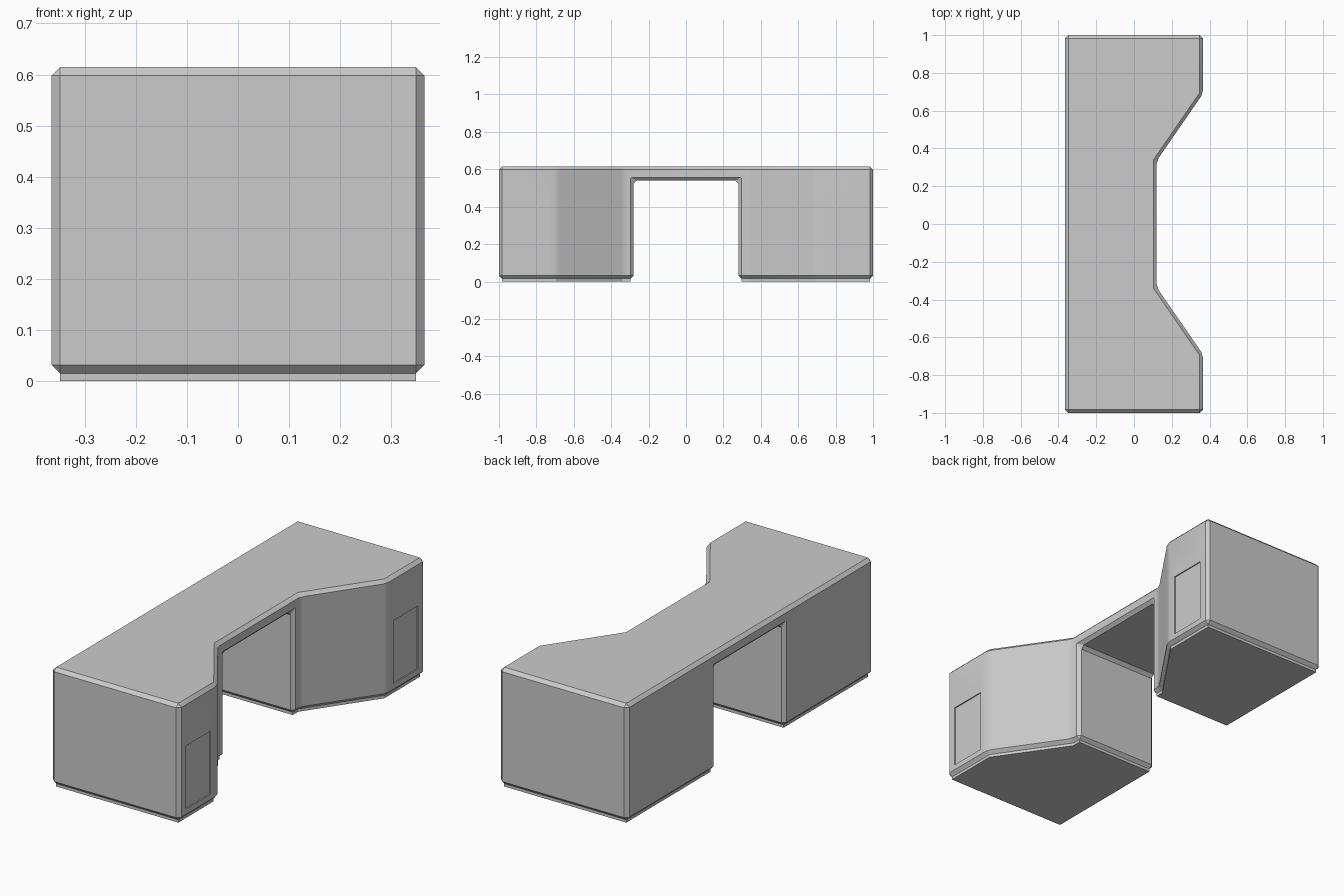
import bpy, bmesh

if "Cube" in bpy.data.objects:
    bpy.data.objects.remove(bpy.data.objects["Cube"])


def prism(name, outline, z0, z1):
    """Extrude a plan outline from z0 to z1."""
    bm = bmesh.new()
    face = bm.faces.new([bm.verts.new((x, y, z0)) for x, y in outline])
    top = bmesh.ops.extrude_face_region(bm, geom=[face])["geom"]
    bmesh.ops.translate(bm, vec=(0, 0, z1 - z0),
                        verts=[v for v in top if isinstance(v, bmesh.types.BMVert)])
    bmesh.ops.recalc_face_normals(bm, faces=bm.faces)
    mesh = bpy.data.meshes.new(name)
    bm.to_mesh(mesh)
    bm.free()
    ob = bpy.data.objects.new(name, mesh)
    bpy.context.collection.objects.link(ob)
    return ob


def activate(ob):
    bpy.ops.object.select_all(action='DESELECT')
    ob.select_set(True)
    bpy.context.view_layer.objects.active = ob


def cut_box(ob, x, y, z):
    """Subtract an axis-aligned box given as three ranges."""
    box = prism("cutter", [(x[0], y[0]), (x[1], y[0]), (x[1], y[1]), (x[0], y[1])], *z)
    box.hide_render = True
    mod = ob.modifiers.new("cut", 'BOOLEAN')
    mod.operation = 'DIFFERENCE'
    mod.solver = 'EXACT'
    mod.object = box
    activate(ob)
    bpy.ops.object.modifier_apply(modifier=mod.name)
    bpy.data.objects.remove(box)


# Main body: notched plan with a through passage
half = [(0.12, 0.335), (0.365, 0.69), (0.365, 1.0), (-0.365, 1.0)]
outline = half + [(x, -y) for x, y in reversed(half)]
body = prism("building_body", outline, 0.015, 0.615)
cut_box(body, (-1, 1), (-0.28, 0.28), (-0.1, 0.54))

# Chamfered edges
bev = body.modifiers.new("chamfer", 'BEVEL')
bev.width = 0.017
bev.segments = 1
bev.limit_method = 'ANGLE'
bev.angle_limit = 0.35
activate(body)
bpy.ops.object.modifier_apply(modifier=bev.name)

# Shallow recessed doors on the right face
for s in (-1, 1):
    cut_box(body, (0.359, 0.5), sorted((s * 0.745, s * 0.943)), (0.06, 0.385))
activate(body)
bpy.ops.object.shade_smooth_by_angle(angle=0.5)

# Inset plinth under each leg
leg = [(-0.348, 0.297), (0.103, 0.297), (0.103, 0.34), (0.348, 0.695),
       (0.348, 0.983), (-0.348, 0.983)]
for side, s in (("front", -1), ("back", 1)):
    prism(side + "_plinth", [(x, s * y) for x, y in leg], 0.0, 0.018)
